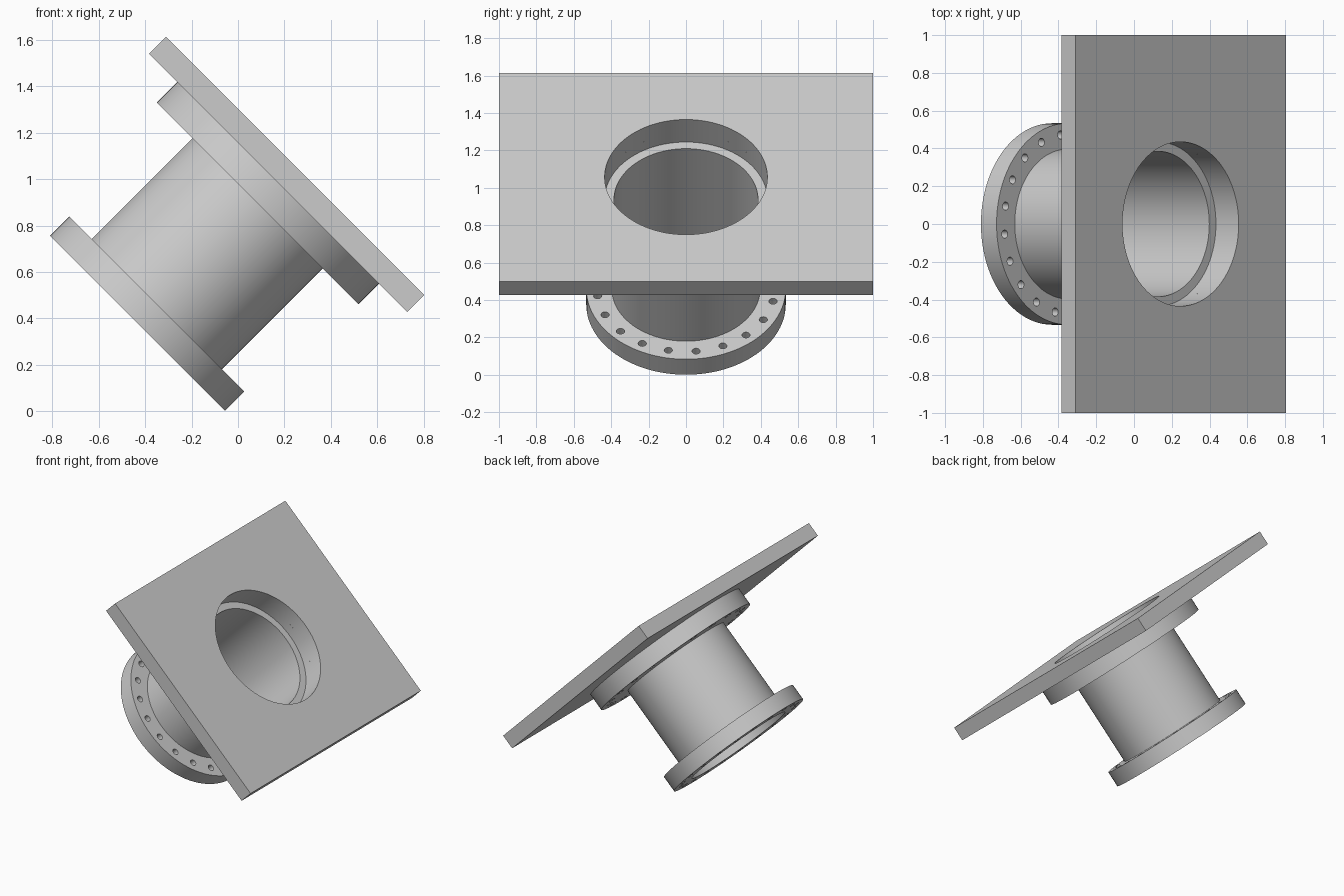
import bpy, bmesh, math
from mathutils import Matrix

if "Cube" in bpy.data.objects:
    bpy.data.objects.remove(bpy.data.objects["Cube"])

SEG = 96
HOLES = 20

grey = bpy.data.materials.new("plain_grey")
grey.diffuse_color = (0.6, 0.6, 0.6, 1)
grey.use_nodes = True
grey.node_tree.nodes["Principled BSDF"].inputs["Base Color"].default_value = grey.diffuse_color

# the whole part is built along a local axis, then tilted 45 degrees
TILT = Matrix.Translation((-0.4055, 0, 0.4055)) @ Matrix.Rotation(math.pi / 4, 4, 'Y')


def make_object(name, bm):
    bmesh.ops.recalc_face_normals(bm, faces=bm.faces)
    me = bpy.data.meshes.new(name)
    bm.to_mesh(me)
    bm.free()
    me.materials.append(grey)
    ob = bpy.data.objects.new(name, me)
    bpy.context.collection.objects.link(ob)
    return ob


def lathe(name, profile):
    """Revolve a closed (radius, height) profile round the local axis."""
    bm = bmesh.new()
    rings = []
    for i in range(SEG):
        a = 2 * math.pi * i / SEG
        rings.append([bm.verts.new((r * math.cos(a), r * math.sin(a), h)) for r, h in profile])
    n = len(profile)
    for i in range(SEG):
        p, q = rings[i], rings[(i + 1) % SEG]
        for j in range(n):
            k = (j + 1) % n
            bm.faces.new((p[j], q[j], q[k], p[k]))
    return make_object(name, bm)


def cylinders(name, spots, radius, z0, z1, seg):
    bm = bmesh.new()
    for x, y in spots:
        bmesh.ops.create_cone(bm, cap_ends=True, segments=seg, radius1=radius, radius2=radius,
                              depth=z1 - z0, matrix=Matrix.Translation((x, y, (z0 + z1) / 2)))
    return make_object(name, bm)


def cut(ob, cutter):
    cutter.hide_render = True
    mod = ob.modifiers.new("holes", 'BOOLEAN')
    mod.operation = 'DIFFERENCE'
    mod.solver = 'EXACT'
    mod.object = cutter
    bpy.context.view_layer.objects.active = ob
    bpy.ops.object.modifier_apply(modifier=mod.name)
    bpy.data.objects.remove(cutter, do_unlink=True)


def bolt_holes(ob, circle, radius, z0, z1):
    angles = [math.radians(6.5 + 360 / HOLES * k) for k in range(HOLES)]
    spots = [(circle * math.cos(a), circle * math.sin(a)) for a in angles]
    cut(ob, cylinders("hole_cutter", spots, radius, z0 - 0.05, z1 + 0.05, 16))


# lower flange with bolt holes
lower = lathe("lower_flange", [(0.385, -0.039), (0.5335, -0.039), (0.5335, 0.078), (0.385, 0.078)])
bolt_holes(lower, 0.475, 0.022, -0.039, 0.078)

# thin pipe between the flanges
pipe = lathe("pipe", [(0.385, 0.078), (0.397, 0.078), (0.397, 0.752), (0.385, 0.752)])

# upper flange, with a stepped bore above the pipe end
upper = lathe("upper_flange", [(0.397, 0.693), (0.615, 0.693), (0.615, 0.8175),
                               (0.435, 0.8175), (0.435, 0.752), (0.397, 0.752)])
bolt_holes(upper, 0.548, 0.025, 0.693, 0.8175)

# mounting plate with round opening
bm = bmesh.new()
bmesh.ops.create_cube(bm, size=1)
bmesh.ops.scale(bm, vec=(1.576, 2.0, 0.1045), verts=bm.verts)
bmesh.ops.translate(bm, vec=(0, 0, 0.8698), verts=bm.verts)
plate = make_object("mounting_plate", bm)
cut(plate, cylinders("opening_cutter", [(0, 0)], 0.435, 0.7, 1.1, SEG))

# tilt everything and smooth the round walls
for ob in (lower, pipe, upper, plate):
    ob.data.transform(TILT)
    bpy.ops.object.select_all(action='DESELECT')
    ob.select_set(True)
    bpy.context.view_layer.objects.active = ob
    bpy.ops.object.shade_smooth_by_angle(angle=math.radians(30))
